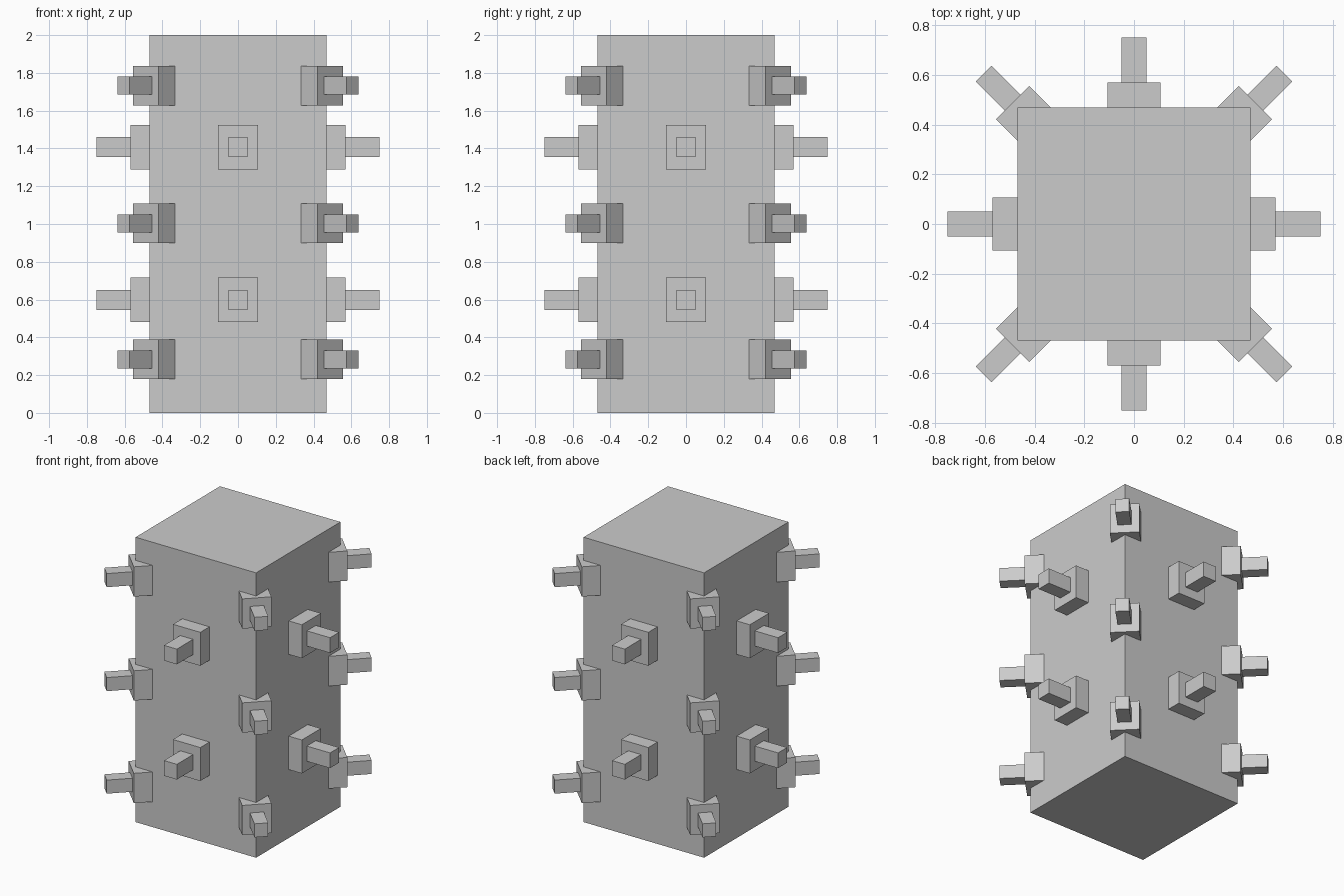
import bpy
from math import radians, pi
from mathutils import Matrix, Vector

cube = bpy.data.objects.get("Cube")
if cube:
    bpy.data.objects.remove(cube, do_unlink=True)

# One plain grey for the whole model
grey = bpy.data.materials.new("plain_grey")
grey.use_nodes = True
colour = (0.6, 0.6, 0.6, 1)
grey.diffuse_color = colour
grey.node_tree.nodes["Principled BSDF"].inputs["Base Color"].default_value = colour


def box(name, size, centre, turn=0.0):
    """Box whose centre and size are turned about the vertical axis."""
    bpy.ops.mesh.primitive_cube_add(size=1)
    obj = bpy.context.object
    obj.name = name
    obj.data.transform(Matrix.Rotation(turn, 4, "Z")
                       @ Matrix.Translation(Vector(centre))
                       @ Matrix.Diagonal((*size, 1)))
    obj.data.materials.append(grey)
    return obj


def stud(name, turn, z, inner, plate_end, peg_end, scale):
    """Square plate with a peg standing out of it."""
    for part, start, end, width, height in (
            ("plate", inner, plate_end, 0.212, 0.235),
            ("peg", plate_end, peg_end, 0.1, 0.107)):
        box(f"{name}_{part}", (end - start, width * scale, height * scale),
            ((start + end) / 2, 0, z), turn)


# Square pillar
box("pillar", (0.936, 0.936, 2), (0, 0, 1))

# Studs on the four faces and the four edges
for side in range(4):
    turn = side * pi / 2
    for z in (0.598, 1.407):
        stud("face_stud", turn, z, 0.468, 0.57, 0.75, 1.0)
    for z in (0.283, 1.003, 1.733):
        stud("edge_stud", turn + radians(45), z, 0.56, 0.69, 0.856, 0.89)
